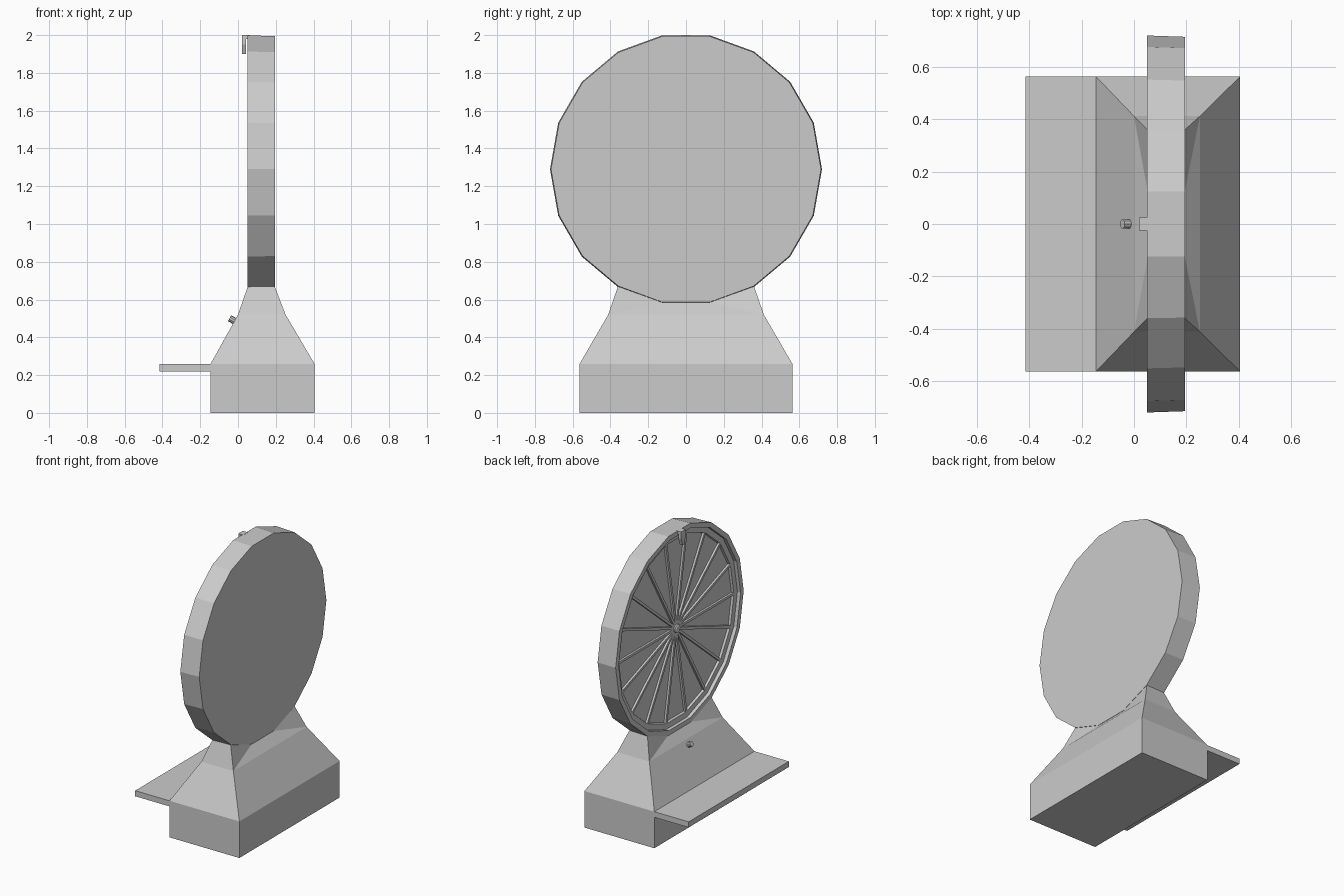
import bpy, bmesh
from math import cos, sin, radians
from mathutils import Vector

if "Cube" in bpy.data.objects:
    bpy.data.objects.remove(bpy.data.objects["Cube"])

SIDES = 18
ZC = 1.29


def make(name, verts, faces):
    me = bpy.data.meshes.new(name)
    bm = bmesh.new()
    vs = [bm.verts.new(v) for v in verts]
    for f in faces:
        bm.faces.new([vs[i] for i in f])
    bmesh.ops.recalc_face_normals(bm, faces=bm.faces)
    bm.to_mesh(me)
    bm.free()
    ob = bpy.data.objects.new(name, me)
    bpy.context.collection.objects.link(ob)
    return ob


def box(name, x0, x1, y0, y1, z0, z1):
    v = [(x, y, z) for x in (x0, x1) for y in (y0, y1) for z in (z0, z1)]
    return make(name, v, [(0, 1, 3, 2), (4, 6, 7, 5), (0, 4, 5, 1),
                          (2, 3, 7, 6), (0, 2, 6, 4), (1, 5, 7, 3)])


def lathe(name, profile):
    """Turn (radius, x) points around the wheel axle, capping both ends."""
    verts = [(x, r * cos(radians(i * 360 / SIDES)), ZC + r * sin(radians(i * 360 / SIDES)))
             for r, x in profile for i in range(SIDES)]
    faces = [tuple(range(SIDES))]
    for k in range(len(profile) - 1):
        for i in range(SIDES):
            j = (i + 1) % SIDES
            faces.append((k * SIDES + i, k * SIDES + j, (k + 1) * SIDES + j, (k + 1) * SIDES + i))
    faces.append(tuple(range((len(profile) - 1) * SIDES, len(profile) * SIDES)))
    return make(name, verts, faces)


def prism(name, outline, x0, x1):
    """Extrude a (y, z) outline along x."""
    n = len(outline)
    v = [(x, y, z) for x in (x0, x1) for y, z in outline]
    f = [tuple(range(n)), tuple(range(n, 2 * n))]
    f += [(i, (i + 1) % n, n + (i + 1) % n, n + i) for i in range(n)]
    return make(name, v, f)


# Wheel: rim, recessed step, inner border and sunken wedge floor
lathe("wheel", [(0.715, 0.195), (0.72, 0.05), (0.685, 0.05), (0.685, 0.075),
                (0.645, 0.075), (0.64, 0.09)])

# Spokes between the wedges, and hub
for i in range(SIDES):
    a = radians(i * 360 / SIDES)
    d, s = Vector((cos(a), sin(a))), Vector((-sin(a), cos(a))) * 0.009
    c = Vector((0, ZC))
    prism("spoke", [c + d * 0.02 - s, c + d * 0.645 - s, c + d * 0.645 + s, c + d * 0.02 + s],
          0.075, 0.1)
lathe("hub", [(0.03, 0.1), (0.03, 0.065), (0.022, 0.06)])

# Pointer hanging from the top of the rim
prism("pointer", [(-0.025, 2.0), (-0.025, 1.95), (-0.008, 1.9), (0.008, 1.9),
                  (0.025, 1.95), (0.025, 2.0)], 0.02, 0.043)
box("pointer_bracket", 0.04, 0.06, -0.025, 0.025, 1.98, 2.0)

# Stand: box base flaring up to a neck that cradles the wheel
levels = [(-0.145, 0.405, 0.563, 0), (-0.145, 0.405, 0.563, 0.26), (0.0, 0.252, 0.412, 0.52)]
verts = []
for x0, x1, y, z in levels:
    verts += [(x0, -y, z), (x1, -y, z), (x1, y, z), (x0, y, z)]
rim = [(-0.36, 0.67), (-0.125, 0.585), (0.125, 0.585), (0.36, 0.67)]
verts += [(0.052, y, z) for y, z in rim] + [(0.194, y, z) for y, z in rim]
faces = [(0, 3, 2, 1)]
for k in (0, 4):
    faces += [(k + i, k + (i + 1) % 4, k + 4 + (i + 1) % 4, k + 4 + i) for i in range(4)]
faces += [(8, 9, 16, 12), (11, 15, 19, 10)]
for a, b, t in ((8, 11, 12), (9, 10, 16)):
    faces += [(a, t, t + 1), (a, t + 1, t + 2, b), (b, t + 2, t + 3)]
faces += [(12 + i, 13 + i, 17 + i, 16 + i) for i in range(3)]
make("stand", verts, faces)

# Shelf
box("shelf", -0.415, -0.14, -0.563, 0.563, 0.22, 0.26)

# Button standing square to the sloped panel
n = Vector((-0.873, 0, 0.488))
bpy.ops.mesh.primitive_cylinder_add(vertices=10, radius=0.018, depth=0.05,
                                    location=Vector((-0.019, 0, 0.487)) + n * 0.004)
button = bpy.context.object
button.name = "button"
button.rotation_euler = n.to_track_quat('Z', 'Y').to_euler()
